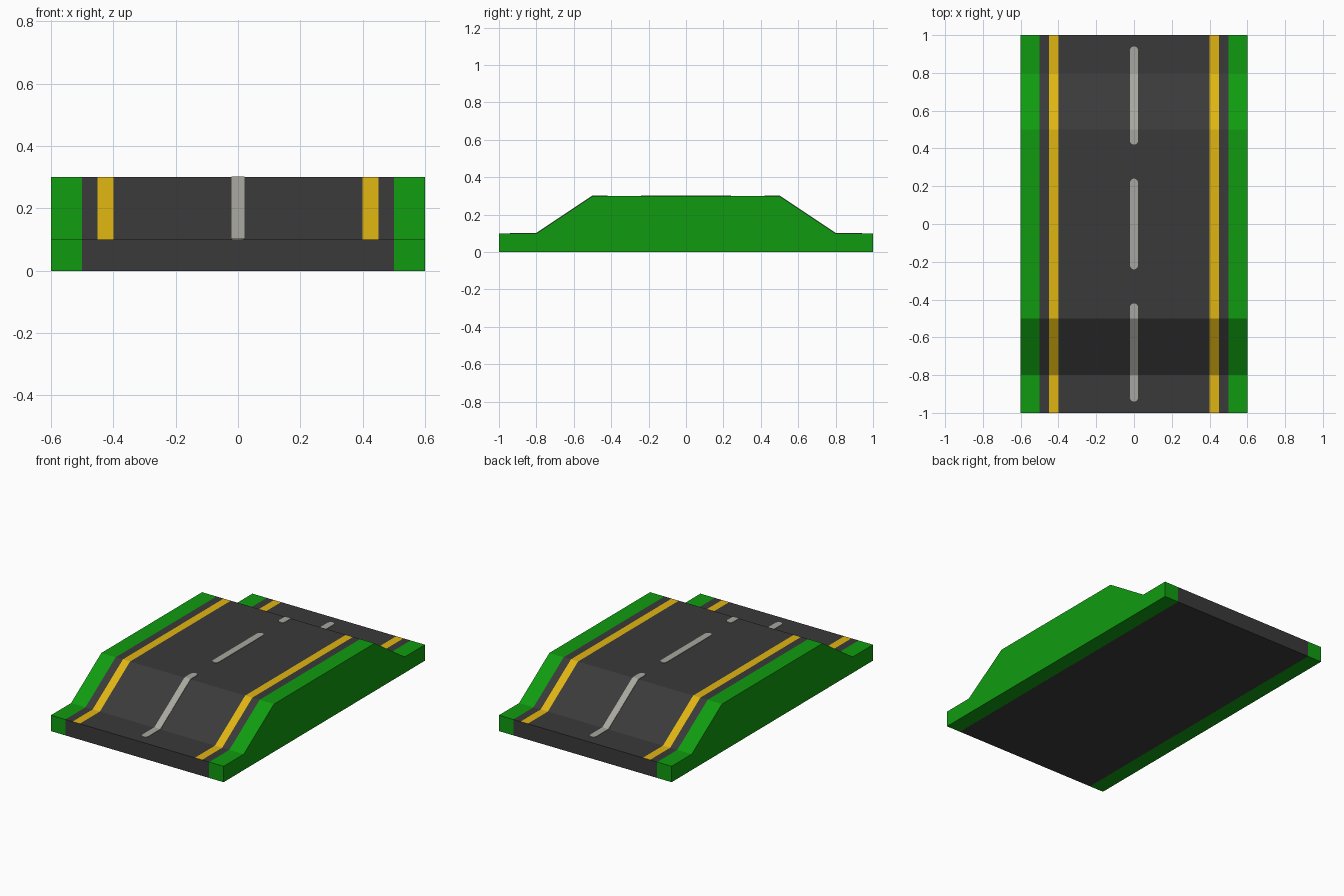
import bpy, bmesh, math

if "Cube" in bpy.data.objects:
    bpy.data.objects.remove(bpy.data.objects["Cube"])

def material(name, r, g, b):
    m = bpy.data.materials.new(name)
    m.diffuse_color = (r, g, b, 1)
    m.use_nodes = True
    m.node_tree.nodes["Principled BSDF"].inputs["Base Color"].default_value = m.diffuse_color
    return m

ASPHALT = material("asphalt_grey", 0.042, 0.042, 0.042)
GRASS = material("grass_green", 0.005, 0.33, 0.005)
YELLOW = material("line_yellow", 0.74, 0.46, 0.006)
WHITE = material("dash_pale_grey", 0.39, 0.39, 0.35)

# Road surface height along y: low ends, ramps, raised middle
TOP = [(-1, 0.1), (-0.8, 0.1), (-0.5, 0.3), (0.5, 0.3), (0.8, 0.1), (1, 0.1)]

def height(y):
    return 0.1 + 0.2 * min(1, max(0, (0.8 - abs(y)) / 0.3))

def finish(bm, name, mats):
    bmesh.ops.recalc_face_normals(bm, faces=bm.faces)
    mesh = bpy.data.meshes.new(name)
    bm.to_mesh(mesh)
    bm.free()
    for m in mats:
        mesh.materials.append(m)
    obj = bpy.data.objects.new(name, mesh)
    bpy.context.collection.objects.link(obj)
    return obj

def sweep(name, xs, mats, striped=()):
    """Sweep the side profile through the x stations; striped columns get material 1 on top."""
    profile = TOP + [(1, 0), (-1, 0)]
    n = len(profile)
    bm = bmesh.new()
    rings = [[bm.verts.new((x, y, z)) for y, z in profile] for x in xs]
    for c in range(len(xs) - 1):
        a, b = rings[c], rings[c + 1]
        for i in range(n):
            j = (i + 1) % n
            f = bm.faces.new((a[i], a[j], b[j], b[i]))
            if c in striped and i < len(TOP) - 1:
                f.material_index = 1
    bm.faces.new(rings[0])
    bm.faces.new(rings[-1])
    return finish(bm, name, mats)

# Road with yellow edge lines cut into its surface
sweep("road", [-0.5, -0.45, -0.4, 0.4, 0.45, 0.5], [ASPHALT, YELLOW], striped=(1, 3))

# Grass verges
sweep("left_verge", [-0.6, -0.5], [GRASS])
sweep("right_verge", [0.5, 0.6], [GRASS])

# Centre dashes: thin round-ended plates that follow the road
def dash(name, y0, y1, r=0.021, thick=0.003):
    angles = [math.radians(a) for a in (10, 30, 50, 70, 90)]
    stations = [(y0 + r - r * math.cos(a), r * math.sin(a)) for a in angles]
    stations += [(y, r) for y, _ in TOP if y0 + r < y < y1 - r]
    stations += [(y1 - r + r * math.cos(a), r * math.sin(a)) for a in reversed(angles)]
    bm = bmesh.new()
    rings = []
    for y, w in stations:
        z = height(y)
        rings.append([bm.verts.new(p) for p in
                      ((-w, y, z), (w, y, z), (w, y, z + thick), (-w, y, z + thick))])
    for a, b in zip(rings, rings[1:]):
        for i in range(4):
            j = (i + 1) % 4
            bm.faces.new((a[i], a[j], b[j], b[i]))
    bm.faces.new(rings[0])
    bm.faces.new(rings[-1])
    finish(bm, name, [WHITE])

dash("front_dash", -0.94, -0.42)
dash("middle_dash", -0.24, 0.24)
dash("back_dash", 0.42, 0.94)
